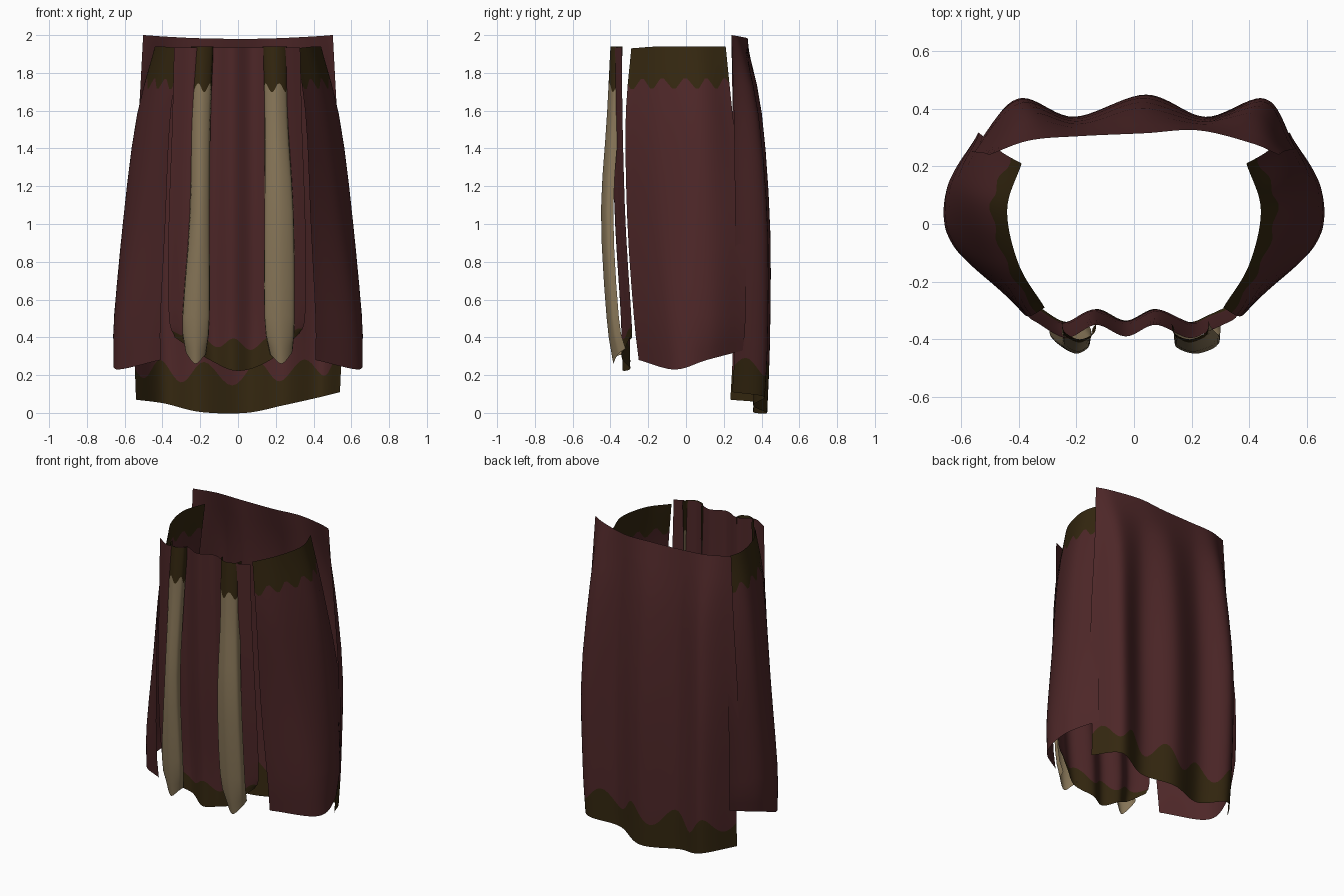
import bpy, bmesh, math
from mathutils import Vector

cube = bpy.data.objects.get("Cube")
if cube:
    bpy.data.objects.remove(cube)


def material(name, rgb):
    mat = bpy.data.materials.new(name)
    mat.use_nodes = True
    mat.diffuse_color = (*rgb, 1)
    bsdf = mat.node_tree.nodes["Principled BSDF"]
    bsdf.inputs["Base Color"].default_value = (*rgb, 1)
    bsdf.inputs["Roughness"].default_value = 0.9
    return mat


MAROON = material("maroon cloth", (0.075, 0.02, 0.021))
OLIVE = material("dark olive trim", (0.034, 0.02, 0.005))
TAN = material("tan cloth", (0.25, 0.185, 0.1))


def spline(points, t):
    """Smooth curve through the points; t counts whole segments."""
    last = len(points) - 1
    i = min(int(t), last - 1)
    f = t - i
    b, c = points[i], points[i + 1]
    a = points[i - 1] if i > 0 else b * 2 - c
    d = points[i + 2] if i + 2 <= last else c * 2 - b
    return b + ((c - a) + ((a * 2 - b * 5 + c * 4 - d) + (b * 3 - a - c * 3 + d) * f) * f) * f / 2


def sheet(name, rows, cloth, border, trim_on_top, mirror=False):
    """Hanging cloth through rows listed top to bottom, with a wavy trim edge."""
    side = -1 if mirror else 1
    rows = [[Vector((p[0] * side, p[1], p[2])) for p in row] for row in rows]
    across, down, first, second = len(rows[0]) - 1, len(rows) - 1, 10, 10
    if trim_on_top:
        first = 5
    else:
        second = 5
    bm = bmesh.new()
    grid = []
    columns = across * 10
    for i in range(columns + 1):
        u = i / columns
        curve = [spline(row, u * across) for row in rows]
        edge = border(u)
        levels = [edge * j / first for j in range(first)]
        levels += [edge + (down - edge) * j / second for j in range(second + 1)]
        grid.append([bm.verts.new(spline(curve, v)) for v in levels])
    for left, right in zip(grid, grid[1:]):
        for j in range(first + second):
            face = bm.faces.new((left[j], left[j + 1], right[j + 1], right[j]))
            face.smooth = True
            face.material_index = int((j < first) == trim_on_top)
    # Turn the cloth outward
    bm.normal_update()
    if sum(f.normal.xy.dot(f.calc_center_median().xy) for f in bm.faces) < 0:
        bmesh.ops.reverse_faces(bm, faces=bm.faces)
    mesh = bpy.data.meshes.new(name)
    bm.to_mesh(mesh)
    bm.free()
    mesh.materials.append(cloth)
    mesh.materials.append(OLIVE)
    bpy.context.collection.objects.link(bpy.data.objects.new(name, mesh))


def wave(middle, size, count):
    return lambda u: middle + size * math.sin(u * count * math.tau)


# Side panels, front edge to back edge
side_rows = [
    [(.31, -.29, 1.93), (.40, -.14, 1.94), (.44, .05, 1.94), (.39, .21, 1.94)],
    [(.36, -.32, 1.55), (.48, -.13, 1.55), (.54, .08, 1.55), (.46, .25, 1.55)],
    [(.385, -.31, 1), (.55, -.11, 1), (.61, .10, 1), (.53, .31, 1)],
    [(.41, -.275, .5), (.62, -.08, .5), (.65, .12, .5), (.54, .315, .5)],
    [(.41, -.25, .28), (.635, -.06, .23), (.64, .11, .28), (.53, .30, .33)],
]
sheet("left_side_panel", side_rows, MAROON, wave(.53, .08, 5), True)
sheet("right_side_panel", side_rows, MAROON, wave(.53, .08, 5), True, mirror=True)

# Pleated front panel with a rounded hem
front_x = [-.36, -.25, -.14, -.03, .08, .2, .28, .35]
pleat = [.03, -.025, .02, -.02, .02, -.025, 0, .03]
front_hem = [.40, .33, .27, .225, .235, .29, .36, .42]
front_rows = []
for z, width, y in [(1.935, .94, -.37), (1.5, .97, -.365), (1, 1.02, -.35), (.52, 1.02, -.32)]:
    front_rows.append([(x * width, y + p, z) for x, p in zip(front_x, pleat)])
front_rows.append([(x * .93, p - .315, z) for x, p, z in zip(front_x, pleat, front_hem)])
sheet("front_panel", front_rows, MAROON, wave(3.5, .12, 4), False)

# Back panel with two broad folds and a slanted hem
back_x = [-.54, -.39, -.2, .04, .24, .44, .54]
back_top = [.24, .29, .305, .315, .325, .28, .24]
back_fold = [.25, .43, .37, .445, .37, .43, .26]
back_hem = [.07, .05, .005, 0, .04, .085, .11]
back_rows = [[(x * .93, y, 1.98 + .07 * x * x) for x, y in zip(back_x, back_top)]]
for z, width, blend in [(1.6, .97, .65), (1, 1.04, 1), (.4, 1.02, 1)]:
    back_rows.append([(x * width, a + (b - a) * blend, z)
                      for x, a, b in zip(back_x, back_top, back_fold)])
back_rows.append([(x, y - .015, z) for x, y, z in zip(back_x, back_fold, back_hem)])
sheet("back_panel", back_rows, MAROON, wave(3.45, .16, 5), False)


# Raised straps over the front panel
def strap(name, inner, outer, mirror):
    rows = []
    ridge = [-.40, -.42, -.45, -.42, -.385]
    for z, y, a, b in zip([1.94, 1.55, 1.05, .5, .28], ridge, inner, outer):
        slant = .06 if z < .3 else 0
        rows.append([(a, y + .055, z + slant / 2), (a + .01, y + .02, z + slant / 3),
                     ((a + b) / 2, y, z - slant / 3),
                     (b - .01, y + .025, z + slant / 2), (b, y + .065, z + slant)])
    sheet(name, rows, TAN, wave(.58, .06, 3), True, mirror)


strap("left_strap", [.13, .14, .14, .14, .17], [.26, .265, .295, .30, .29], False)
strap("right_strap", [.13, .145, .15, .15, .17], [.25, .25, .255, .295, .28], True)
